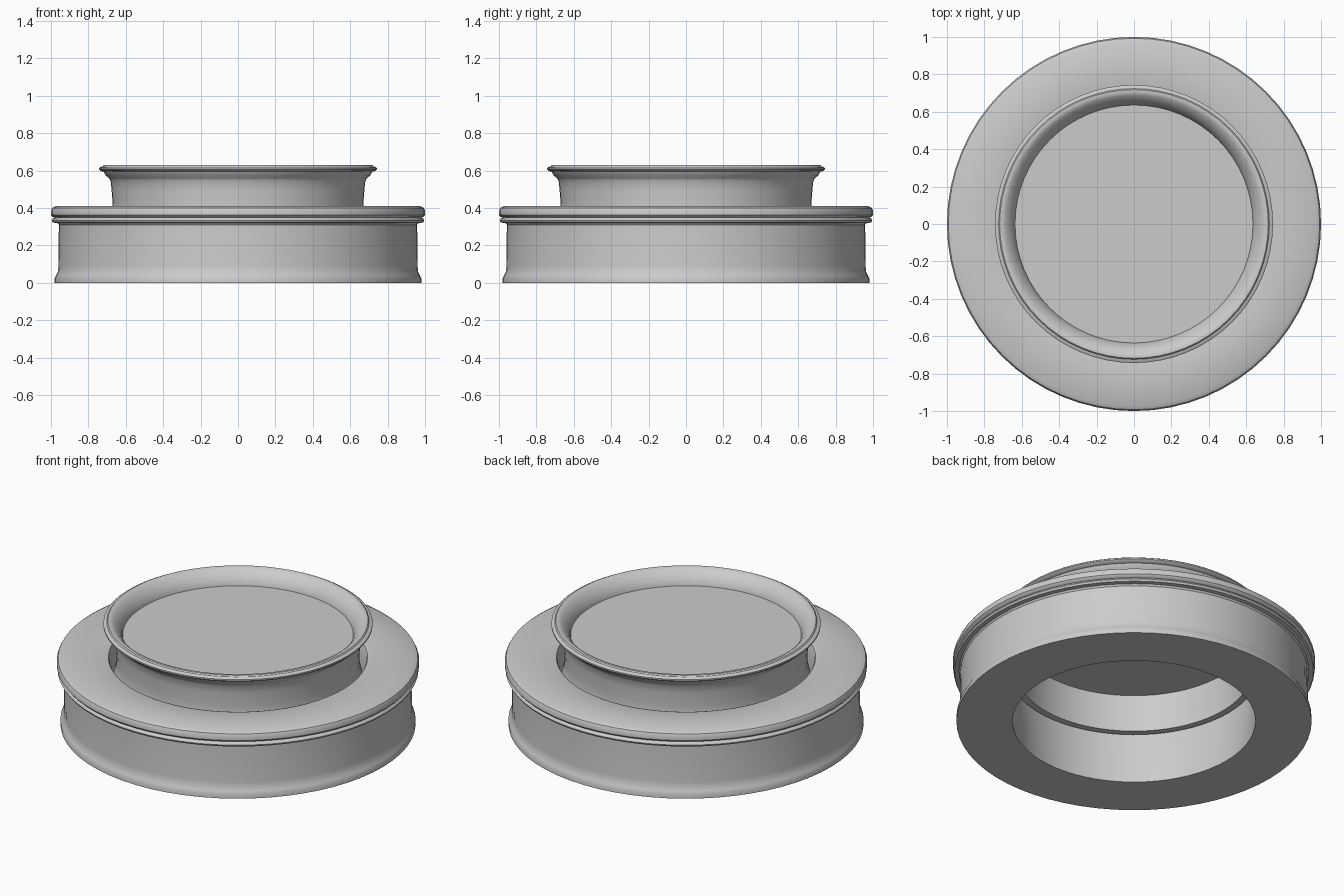
import bpy, bmesh, math

if "Cube" in bpy.data.objects:
    bpy.data.objects.remove(bpy.data.objects["Cube"])

SEGMENTS = 64


def lathe(name, profile, closed=True):
    """Spin an (r, z) profile around the z axis."""
    bm = bmesh.new()
    rings = []
    for r, z in profile:
        rings.append([bm.verts.new((r * math.cos(2 * math.pi * i / SEGMENTS),
                                    r * math.sin(2 * math.pi * i / SEGMENTS), z))
                      for i in range(SEGMENTS)])
    count = len(rings) if closed else len(rings) - 1
    for k in range(count):
        a, b = rings[k], rings[(k + 1) % len(rings)]
        for i in range(SEGMENTS):
            j = (i + 1) % SEGMENTS
            bm.faces.new((a[i], a[j], b[j], b[i]))
    if not closed:
        bm.faces.new(rings[0])
        bm.faces.new(rings[-1])
    bmesh.ops.recalc_face_normals(bm, faces=bm.faces)
    mesh = bpy.data.meshes.new(name)
    bm.to_mesh(mesh)
    bm.free()
    obj = bpy.data.objects.new(name, mesh)
    bpy.context.collection.objects.link(obj)
    bpy.ops.object.select_all(action='DESELECT')
    obj.select_set(True)
    bpy.context.view_layer.objects.active = obj
    bpy.ops.object.shade_smooth_by_angle(angle=math.radians(35))
    return obj


# Wide base ring: flared foot, straight wall, bead, rounded lip, open centre
lathe("base_ring", [
    (0.67, 0.0), (0.98, 0.0), (0.98, 0.025), (0.973, 0.04), (0.963, 0.06),
    (0.96, 0.09), (0.958, 0.31), (0.965, 0.32),
    (0.99, 0.322), (0.996, 0.333), (0.99, 0.344), (0.982, 0.348),
    (0.992, 0.353), (1.0, 0.363), (1.0, 0.385), (0.993, 0.4), (0.975, 0.41),
    (0.73, 0.41), (0.715, 0.405), (0.708, 0.39), (0.695, 0.31), (0.68, 0.15)])

# Neck rising from the base and flaring into a rolled rim
lathe("neck", [
    (0.685, 0.31), (0.672, 0.36), (0.67, 0.42), (0.676, 0.5), (0.681, 0.545),
    (0.69, 0.56), (0.708, 0.575), (0.718, 0.594), (0.735, 0.598),
    (0.743, 0.606), (0.743, 0.614), (0.735, 0.62), (0.724, 0.622),
    (0.718, 0.629), (0.705, 0.63), (0.688, 0.622), (0.665, 0.6),
    (0.645, 0.572), (0.635, 0.54), (0.635, 0.5), (0.645, 0.31)])

# Flat panel recessed inside the rim
lathe("recessed_panel", [(0.637, 0.53), (0.637, 0.543)], closed=False)
